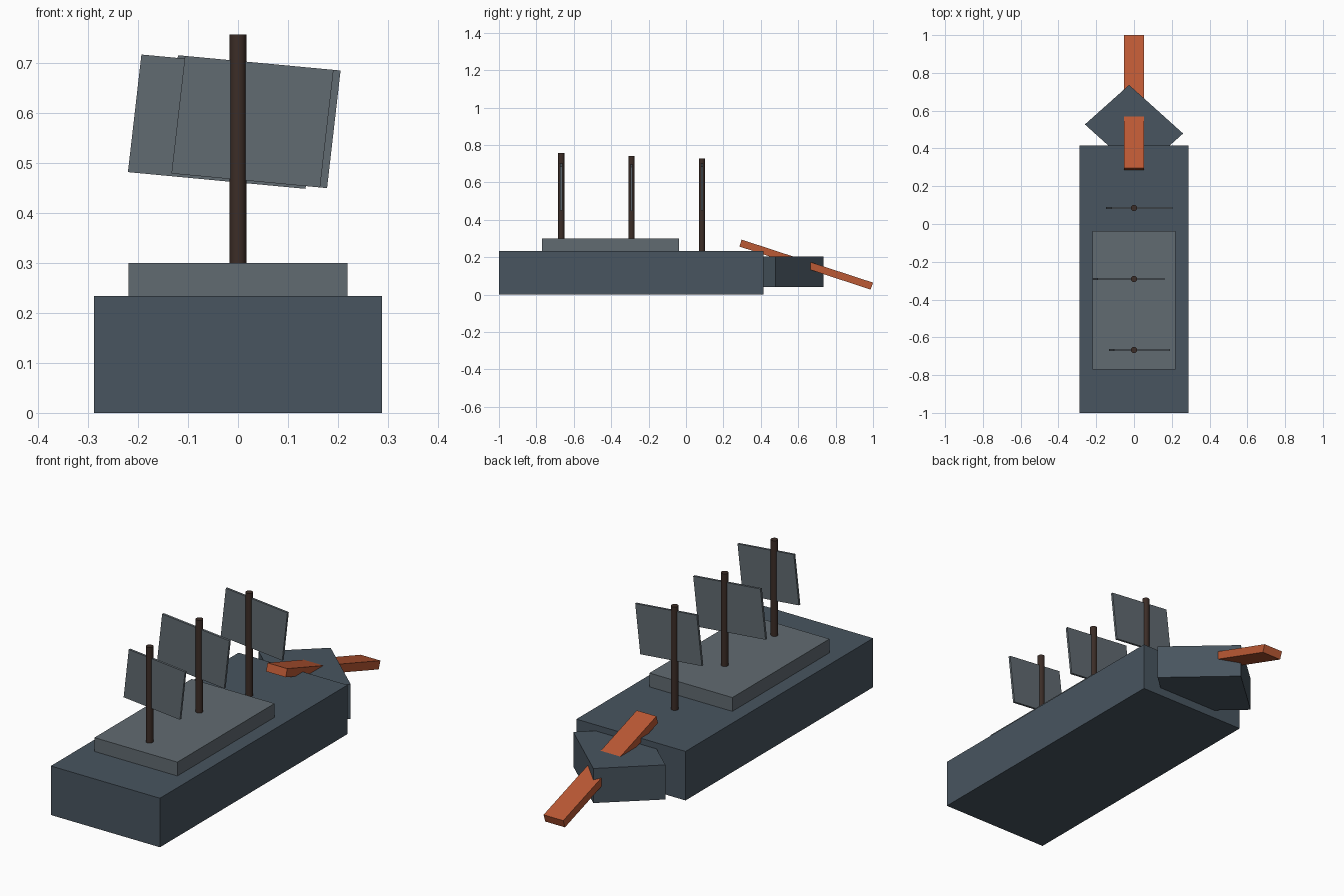
import bpy, bmesh
from mathutils import Vector

if "Cube" in bpy.data.objects:
    bpy.data.objects.remove(bpy.data.objects["Cube"])


def material(name, rgb):
    m = bpy.data.materials.new(name)
    m.diffuse_color = (*rgb, 1)
    m.use_nodes = True
    m.node_tree.nodes["Principled BSDF"].inputs["Base Color"].default_value = m.diffuse_color
    return m


SLATE = material("slate", (0.065, 0.09, 0.115))
GREY = material("deck_grey", (0.12, 0.145, 0.165))
BROWN = material("dark_wood", (0.045, 0.026, 0.02))
ORANGE = material("orange", (0.5, 0.1, 0.035))


def prism(name, outline, offset, mat):
    """Extrude a flat outline of 3D points along an offset vector."""
    bm = bmesh.new()
    face = bm.faces.new([bm.verts.new(p) for p in outline])
    result = bmesh.ops.extrude_face_region(bm, geom=[face], use_keep_orig=True)
    moved = [v for v in result["geom"] if isinstance(v, bmesh.types.BMVert)]
    bmesh.ops.translate(bm, verts=moved, vec=Vector(offset))
    bmesh.ops.recalc_face_normals(bm, faces=bm.faces)
    mesh = bpy.data.meshes.new(name)
    bm.to_mesh(mesh)
    bm.free()
    obj = bpy.data.objects.new(name, mesh)
    bpy.context.collection.objects.link(obj)
    mesh.materials.append(mat)
    return obj


def block(name, hx, y0, y1, z0, z1, mat):
    base = [(-hx, y0, z0), (hx, y0, z0), (hx, y1, z0), (-hx, y1, z0)]
    return prism(name, base, (0, 0, z1 - z0), mat)


# Hull and raised deck
block("hull", 0.288, -1.0, 0.415, 0.0, 0.234, SLATE)
block("upper_deck", 0.219, -0.77, -0.037, 0.22, 0.30, GREY)

# Bow: skewed diamond block whose rear half sits inside the hull
bow = [(-0.026, 0.736), (-0.26, 0.527), (0.026, 0.27), (0.26, 0.479)]
prism("bow", [(x, y, 0.04) for x, y in bow], (0, 0, 0.165), SLATE)

# Sloping ram through the bow
ram = [(0.297, 0.294), (0.286, 0.257), (0.987, 0.027), (1.0, 0.064)]
prism("ram", [(-0.052, y, z) for y, z in ram], (0.104, 0, 0), ORANGE)

# Masts with tilted sails: y, mast foot, mast top, sail centre x, sail width
rigs = [(-0.667, 0.28, 0.756, 0.029, 0.297),
        (-0.291, 0.28, 0.742, -0.029, 0.355),
        (0.085, 0.21, 0.727, 0.029, 0.325)]
SAIL_Z, SAIL_T = 0.582, 0.011
for i, (y, foot, top, cx, w) in enumerate(rigs, 1):
    bpy.ops.mesh.primitive_cylinder_add(vertices=16, radius=0.0165, depth=top - foot,
                                        location=(0, y, (foot + top) / 2))
    mast = bpy.context.object
    mast.name = f"mast_{i}"
    mast.data.materials.append(BROWN)
    bpy.ops.object.shade_smooth_by_angle()

    across = Vector((w / 2, 0, -0.047 * w))
    up = Vector((0.0135, 0, 0.1175))
    c = Vector((cx, y - SAIL_T / 2, SAIL_Z))
    corners = [c - across - up, c + across - up, c + across + up, c - across + up]
    prism(f"sail_{i}", corners, (0, SAIL_T, 0), GREY)
